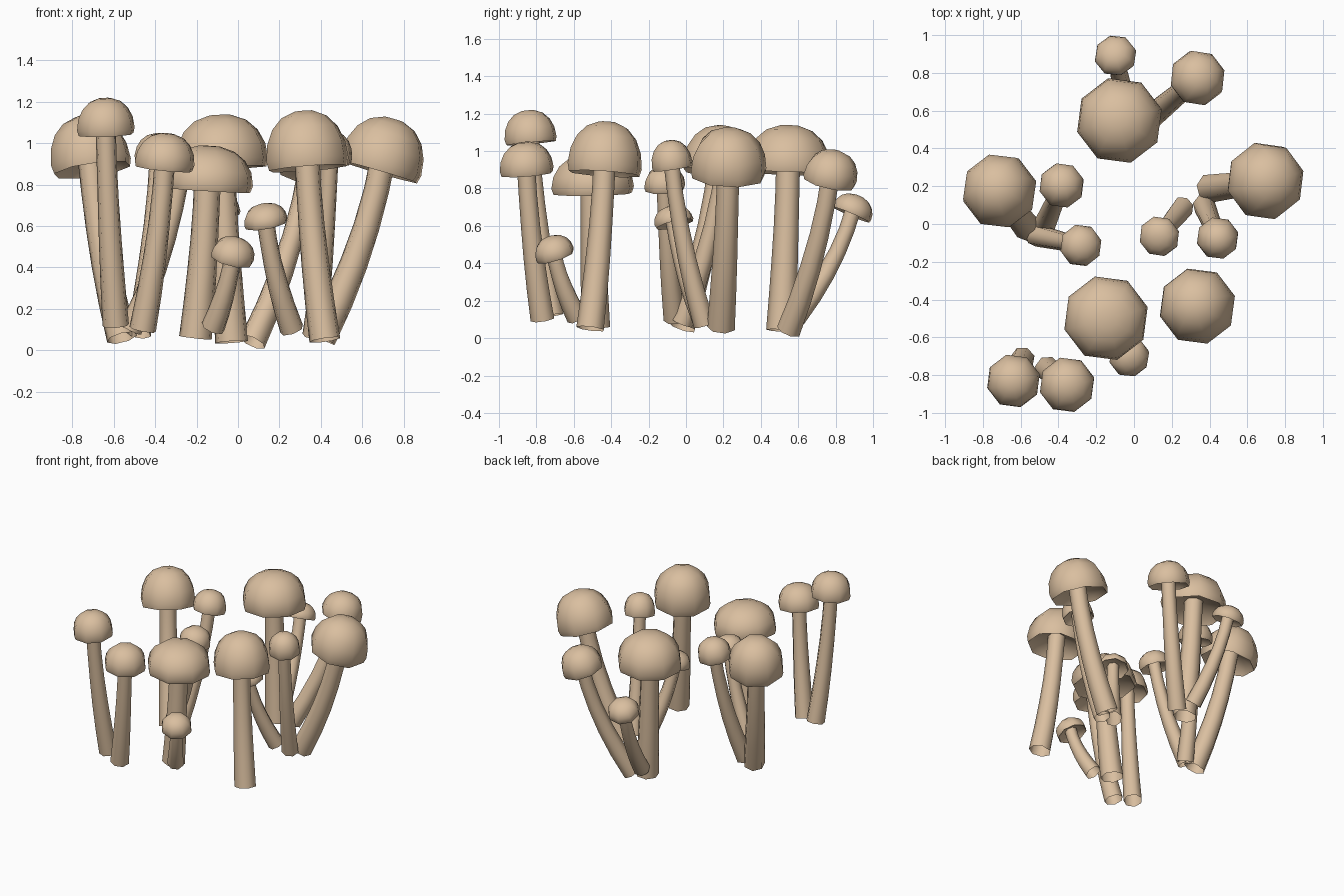
import bpy, bmesh, math
from mathutils import Vector

if "Cube" in bpy.data.objects:
    bpy.data.objects.remove(bpy.data.objects["Cube"])

mat = bpy.data.materials.new("warm_tan")
mat.diffuse_color = (0.70, 0.52, 0.35, 1)
mat.use_nodes = True
mat.node_tree.nodes["Principled BSDF"].inputs["Base Color"].default_value = mat.diffuse_color

# cap x, cap y, cap radius, rim z, top z, foot x, foot y, foot z
MUSHROOMS = [
    (-0.10, 0.90, 0.11, 0.62, 0.77, -0.04, 0.59, 0.11),
    (-0.08, 0.55, 0.225, 0.87, 1.14, -0.03, 0.51, 0.04),
    (0.345, 0.78, 0.145, 0.79, 1.01, 0.07, 0.55, 0.04),
    (-0.72, 0.185, 0.195, 0.83, 1.14, -0.56, -0.02, 0.06),
    (-0.38, 0.21, 0.118, 0.88, 1.05, -0.48, -0.02, 0.08),
    (-0.275, -0.115, 0.11, 0.77, 0.92, -0.52, -0.06, 0.1),
    (0.71, 0.23, 0.203, 0.81, 1.13, 0.40, 0.19, 0.06),
    (0.13, -0.07, 0.106, 0.58, 0.71, 0.26, 0.09, 0.1),
    (0.445, -0.08, 0.11, 0.89, 1.06, 0.37, 0.10, 0.07),
    (-0.145, -0.50, 0.222, 0.76, 0.99, -0.205, -0.48, 0.06),
    (-0.02, -0.71, 0.106, 0.40, 0.55, -0.12, -0.58, 0.11),
    (0.33, -0.43, 0.2, 0.86, 1.16, 0.42, -0.51, 0.05),
    (-0.64, -0.835, 0.14, 1.03, 1.22, -0.59, -0.715, 0.12),
    (-0.35, -0.855, 0.145, 0.86, 1.05, -0.46, -0.765, 0.1),
]
TURN = math.radians(15)


def cap_profile():
    """Radius and height factors: hollow underside, rim, then a rounded dome."""
    dome = [math.radians(a) for a in range(0, 90, 20)]
    return [(0.25, 0.28), (0.82, 0.12), (0.95, 0.0)] + [
        (math.cos(a) ** 0.85, 0.15 + 0.85 * math.sin(a)) for a in dome]


def skin(name, rings, close_start=True):
    """Join equal rings of points into a tube, closed at the top."""
    bm = bmesh.new()
    loops = [[bm.verts.new(p) for p in pts] for pts in rings]
    n = len(loops[0])
    for a, b in zip(loops, loops[1:]):
        for i in range(n):
            j = (i + 1) % n
            bm.faces.new((a[i], a[j], b[j], b[i]))
    if close_start:
        bm.faces.new(loops[0][::-1])
    bm.faces.new(loops[-1])
    mesh = bpy.data.meshes.new(name)
    bm.to_mesh(mesh)
    bm.free()
    obj = bpy.data.objects.new(name, mesh)
    bpy.context.collection.objects.link(obj)
    mesh.materials.append(mat)
    bpy.ops.object.select_all(action='DESELECT')
    obj.select_set(True)
    bpy.context.view_layer.objects.active = obj
    bpy.ops.object.shade_smooth_by_angle(angle=math.radians(55))


def ring(center, axis, radius, sides):
    rot = Vector((0, 0, 1)).rotation_difference(axis)
    angles = [TURN + math.tau * i / sides for i in range(sides)]
    return [center + rot @ Vector((radius * math.cos(a), radius * math.sin(a), 0)) for a in angles]


for k, (cx, cy, r, zlo, zhi, bx, by, bz) in enumerate(MUSHROOMS, 1):
    # bigger mushrooms have thicker stems
    base = Vector((bx, by, bz))
    foot_r, neck_r = 0.039 + 0.19 * r, 0.022 + 0.2 * r
    span = Vector((cx, cy, zlo)) - base
    # stem leans out at the foot and straightens towards the cap
    axis = Vector((0.35 * span.x, 0.35 * span.y, 0.5 * span.z)).normalized()
    rim_z = zlo + r * math.hypot(axis.x, axis.y) * 0.9
    h = zhi - rim_z
    rim = Vector((cx, cy, rim_z)) - Vector((axis.x, axis.y, 0)) * h * 0.4
    top = rim + axis * h * 0.35
    d = top - base
    mid = base + Vector((0.75 * d.x, 0.75 * d.y, 0.5 * d.z))

    # stem, open at the foot
    rings = []
    for s in range(6):
        t = s / 5
        p = base * (1 - t) ** 2 + mid * 2 * t * (1 - t) + top * t * t
        tangent = ((mid - base) * (1 - t) + (top - mid) * t).normalized()
        rings.append(ring(p, tangent, foot_r + (neck_r - foot_r) * min(1, t * 1.4), 7))
    skin(f"stem_{k}", rings, close_start=False)

    # cap
    skin(f"cap_{k}", [ring(rim + axis * h * f, axis, r * q * 1.03, 8) for q, f in cap_profile()])
